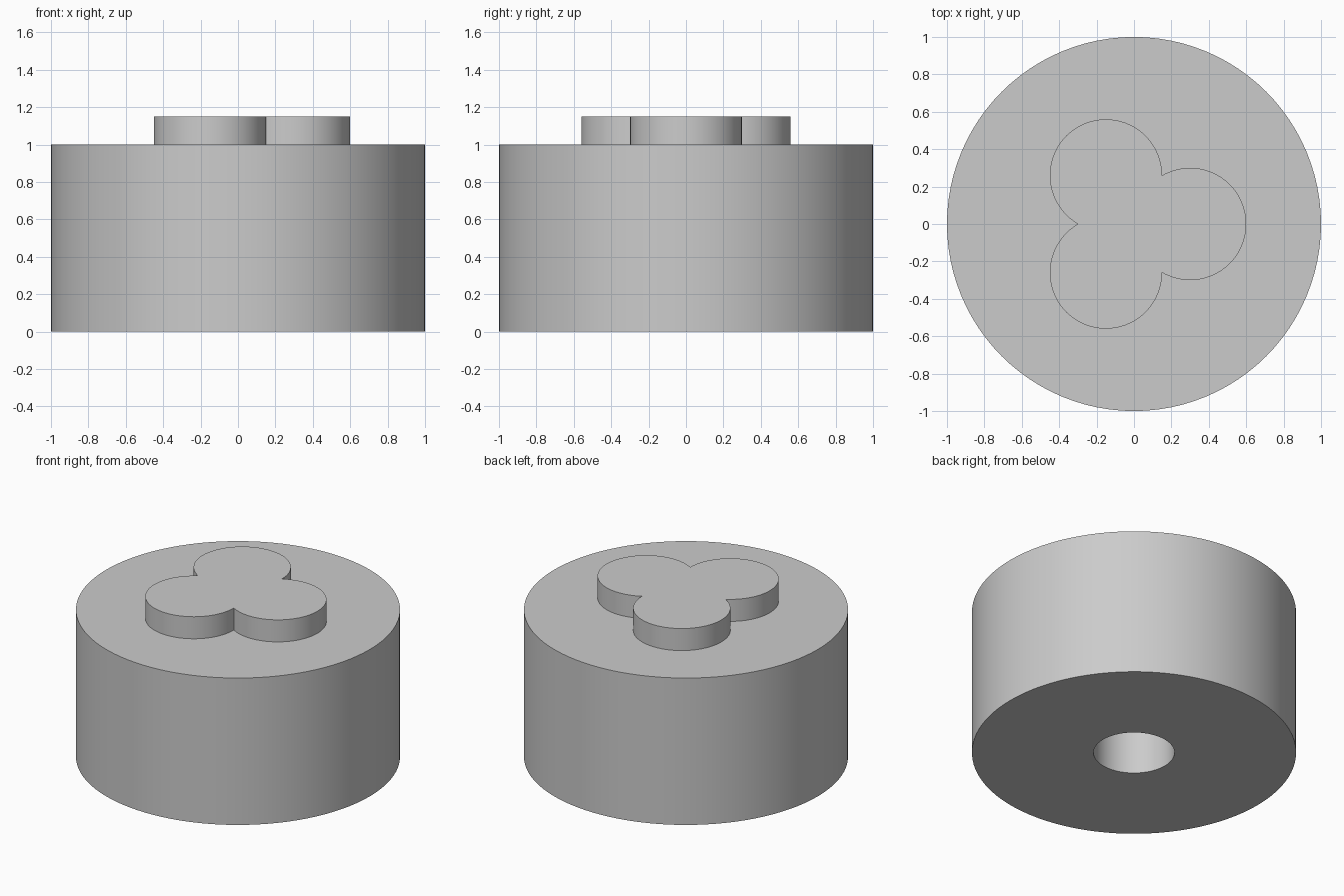
import bpy
import bmesh
from math import radians, cos, sin
from mathutils import Vector

cube = bpy.data.objects.get("Cube")
if cube:
    bpy.data.objects.remove(cube, do_unlink=True)

GREY = (0.6, 0.6, 0.6, 1.0)
grey = bpy.data.materials.new("plain_grey")
grey.use_nodes = True
grey.diffuse_color = GREY
grey.node_tree.nodes["Principled BSDF"].inputs["Base Color"].default_value = GREY


def finish(bm, name):
    """Turn the bmesh into a smooth object with sharp rims."""
    bmesh.ops.recalc_face_normals(bm, faces=bm.faces)
    mesh = bpy.data.meshes.new(name)
    bm.to_mesh(mesh)
    bm.free()
    mesh.materials.append(grey)
    obj = bpy.data.objects.new(name, mesh)
    bpy.context.collection.objects.link(obj)
    bpy.ops.object.select_all(action='DESELECT')
    obj.select_set(True)
    bpy.context.view_layer.objects.active = obj
    bpy.ops.object.shade_smooth_by_angle(angle=radians(30))
    return obj


# Drum body with a blind bore in its underside, turned from one profile
BODY_R, BODY_H, BORE_R, BORE_DEPTH = 1.0, 1.0, 0.25, 0.75
profile = [(0, BORE_DEPTH), (BORE_R, BORE_DEPTH), (BORE_R, 0),
           (BODY_R, 0), (BODY_R, BODY_H), (0, BODY_H)]
bm = bmesh.new()
verts = [bm.verts.new((r, 0, z)) for r, z in profile]
edges = [bm.edges.new(pair) for pair in zip(verts, verts[1:])]
bmesh.ops.spin(bm, geom=verts + edges, cent=(0, 0, 0), axis=(0, 0, 1),
               angle=radians(360), steps=96, use_merge=True)
bmesh.ops.remove_doubles(bm, verts=bm.verts, dist=0.0001)
finish(bm, "drum_body")

# Raised trefoil: three arcs meeting in sharp notches, extruded upward
LOBE_R, LOBE_H, STEPS = 0.3, 0.15, 48
bm = bmesh.new()
outline = []
for turn in (0, 120, 240):
    centre = Vector((cos(radians(turn)), sin(radians(turn)), 0)) * LOBE_R
    for i in range(STEPS):
        a = radians(turn - 120 + 240 * i / STEPS)
        point = centre + Vector((cos(a), sin(a), 0)) * LOBE_R
        outline.append(bm.verts.new((point.x, point.y, BODY_H)))
base = bm.faces.new(outline)
top = bmesh.ops.extrude_face_region(bm, geom=[base], use_keep_orig=True)
bmesh.ops.translate(bm, vec=(0, 0, LOBE_H),
                    verts=[g for g in top["geom"] if isinstance(g, bmesh.types.BMVert)])
finish(bm, "trefoil_boss")
